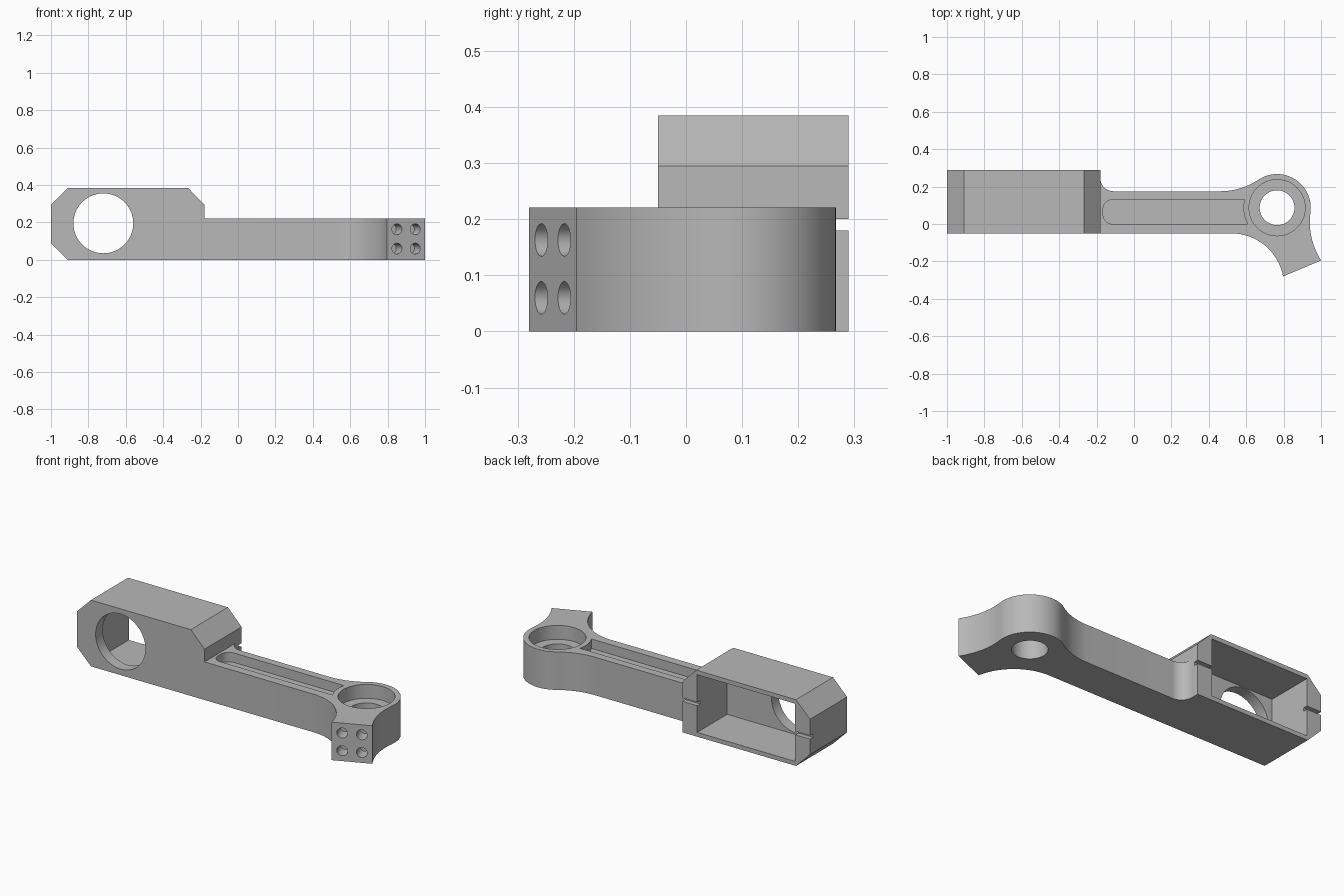
import bpy, bmesh
from math import cos, sin, radians, atan2
from mathutils import Matrix, Vector

cube = bpy.data.objects.get("Cube")
if cube:
    bpy.data.objects.remove(cube, do_unlink=True)

metal = bpy.data.materials.new("machined_grey")
metal.use_nodes = True
metal.diffuse_color = (0.48, 0.48, 0.48, 1)
metal.node_tree.nodes["Principled BSDF"].inputs["Base Color"].default_value = (0.48, 0.48, 0.48, 1)

UPRIGHT = Matrix.Rotation(radians(90), 4, "X")  # local z becomes -y


def arc(cx, cy, r, a0, a1, n=16):
    angles = [radians(a0 + (a1 - a0) * i / n) for i in range(n + 1)]
    return [(cx + r * cos(a), cy + r * sin(a)) for a in angles]


def circle(cx, cy, r, n=64):
    return arc(cx, cy, r, 0, 360, n)[:-1]


def box(x0, x1, y0, y1):
    return [(x0, y0), (x1, y0), (x1, y1), (x0, y1)]


def prism(name, outline, z0, z1, matrix=Matrix()):
    """Extrude a closed outline from z0 to z1, then place it."""
    bm = bmesh.new()
    face = bm.faces.new([bm.verts.new((x, y, z0)) for x, y in outline])
    top = bmesh.ops.extrude_face_region(bm, geom=[face])["geom"]
    moved = [v for v in top if isinstance(v, bmesh.types.BMVert)]
    bmesh.ops.translate(bm, verts=moved, vec=(0, 0, z1 - z0))
    bmesh.ops.recalc_face_normals(bm, faces=bm.faces)
    bm.transform(matrix)
    mesh = bpy.data.meshes.new(name)
    bm.to_mesh(mesh)
    bm.free()
    mesh.materials.append(metal)
    obj = bpy.data.objects.new(name, mesh)
    bpy.context.collection.objects.link(obj)
    return obj


def activate(obj):
    bpy.ops.object.select_all(action="DESELECT")
    obj.select_set(True)
    bpy.context.view_layer.objects.active = obj


def cut(target, cutter):
    activate(target)
    mod = target.modifiers.new("cut", "BOOLEAN")
    mod.operation = "DIFFERENCE"
    mod.solver = "EXACT"
    mod.object = cutter
    bpy.ops.object.modifier_apply(modifier=mod.name)
    bpy.data.objects.remove(cutter, do_unlink=True)


# Housing: chamfered box, open at the back
profile = [(-1, 0.09), (-0.91, 0), (-0.18, 0), (-0.18, 0.295),
           (-0.268, 0.385), (-0.91, 0.385), (-1, 0.295)]
housing = prism("motor_housing", profile, -0.29, 0.05, UPRIGHT)
cut(housing, prism("cavity_cutter", box(-0.905, -0.275, 0.025, 0.36), -0.4, -0.015, UPRIGHT))
cut(housing, prism("round_opening_cutter", circle(-0.72, 0.195, 0.16), -0.1, 0.1, UPRIGHT))
# Narrow slot in both end walls
for x0, x1 in ((-1.1, -0.85), (-0.32, -0.1)):
    cut(housing, prism("slot_cutter", box(x0, x1, 0.18, 0.2), -0.4, -0.263, UPRIGHT))

# Arm: straight beam flowing into a round boss and a flared mounting foot
BX, BY, HEIGHT = 0.765, 0.087, 0.221
left_flare = arc(0.52, -0.332, 0.282, 90, 10.6)
right_flare = arc(1.316, 0.01, 0.376, 213, 172)
outline = ([(-0.18, -0.05)] + left_flare + right_flare
           + arc(BX, BY, 0.18, -8, 123.6, 40)[1:]
           + arc(0.46, 0.546, 0.371, -56.4, -90)[1:]
           + arc(-0.11, 0.245, 0.07, 270, 180))
arm = prism("arm", outline, 0, HEIGHT)

# Bearing seat and shaft hole
cut(arm, prism("seat_cutter", circle(BX, BY, 0.15), 0.14, 0.3))
cut(arm, prism("shaft_cutter", circle(BX, BY, 0.093), -0.1, 0.3))

# Lightening pocket, its far end following the boss
pocket = ([(0.66, 0), (0.66, 0.13)] + arc(-0.115, 0.08, 0.05, 90, 180, 10)
          + arc(-0.115, 0.05, 0.05, 180, 270, 10))
pocket_cutter = prism("pocket_cutter", pocket, HEIGHT - 0.055, 0.3)
cut(pocket_cutter, prism("boss_wall", circle(BX, BY, 0.18), 0, 0.4))
cut(arm, pocket_cutter)

# Four blind bolt holes in the angled foot face
start, end = Vector(left_flare[-1]), Vector(right_flare[0])
turn = Matrix.Rotation(atan2(end.y - start.y, end.x - start.x), 4, "Z")
for t in (0.26, 0.74):
    for z in (0.06, 0.163):
        spot = start.lerp(end, t)
        place = Matrix.Translation((spot.x, spot.y, z)) @ turn @ UPRIGHT
        cut(arm, prism("bolt_cutter", circle(0, 0, 0.029, 32), -0.08, 0.05, place))

for part in (housing, arm):
    activate(part)
    bpy.ops.object.shade_smooth_by_angle(angle=radians(25))
